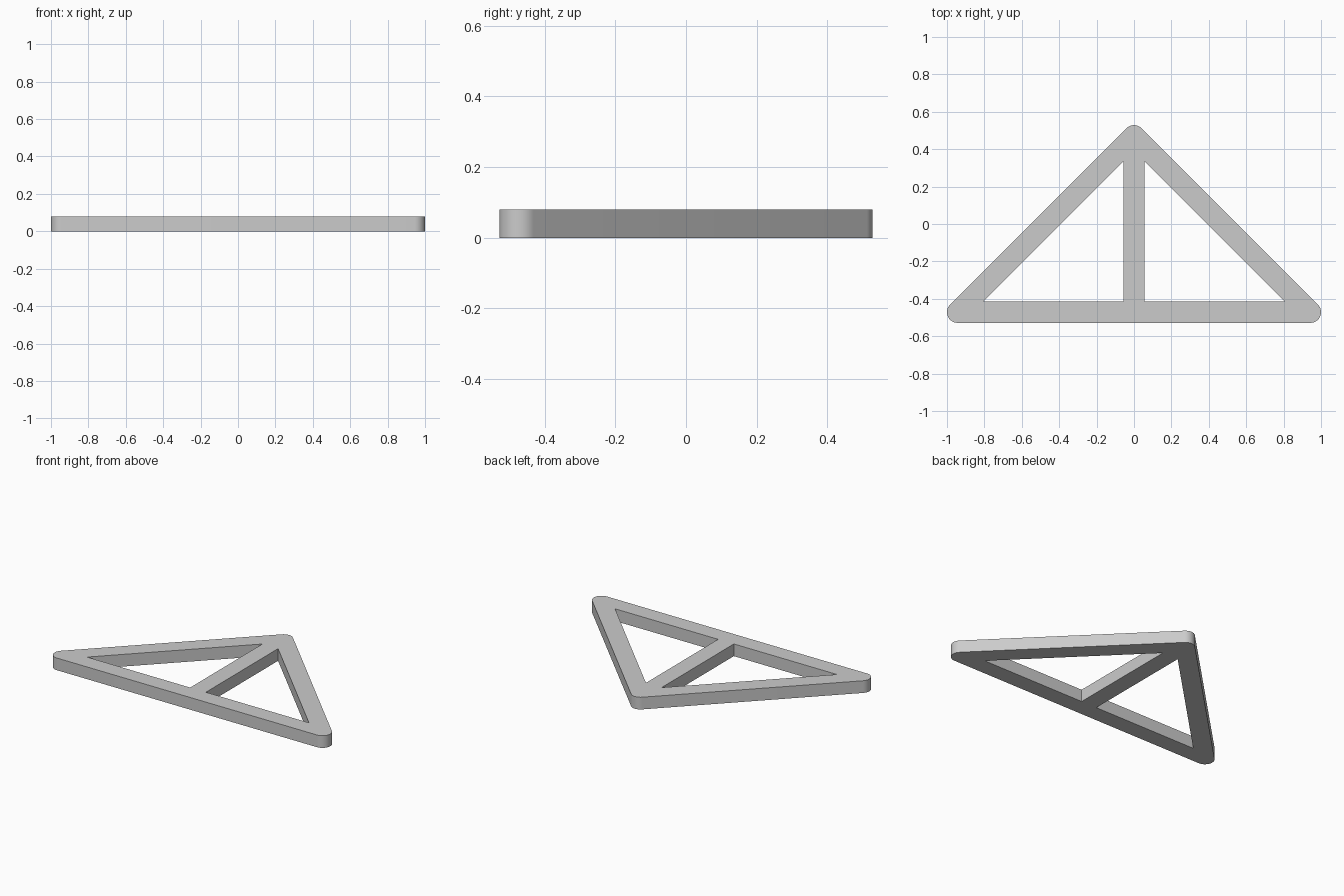
import bpy, bmesh
from math import sin, cos, radians

if "Cube" in bpy.data.objects:
    bpy.data.objects.remove(bpy.data.objects["Cube"])

R = 0.057            # half the bar width, also the corner radius
H = 0.08             # thickness
B = (1 + R) / 2 - R  # corner centres lie at y = -B and y = +B


def arc(cx, cy, start, end, steps=16):
    angles = [radians(start + (end - start) * i / steps) for i in range(steps + 1)]
    return [(cx + R * cos(a), cy + R * sin(a)) for a in angles]


# Rounded right-angled outline, counter-clockwise
outline = (arc(1 - R, -B, -90, 45)
           + arc(0, B, 45, 135)
           + arc(-1 + R, -B, 135, 270))

# Triangular opening, mirrored either side of the centre post
inner = B - R * 2 ** 0.5
opening = [(R, -B + R), (inner + B - R, -B + R), (R, inner - R)]
openings = [[(s * x, y) for x, y in opening] for s in (1, -1)]

# Fill the flat frame around the openings
bm = bmesh.new()
edges = []
for loop in [outline] + openings:
    vs = [bm.verts.new((x, y, 0)) for x, y in loop]
    edges += [bm.edges.new((vs[i - 1], vs[i])) for i in range(len(vs))]
bmesh.ops.triangle_fill(bm, edges=edges, use_beauty=True, normal=(0, 0, 1))

# Thicken upward
res = bmesh.ops.extrude_face_region(bm, geom=bm.faces[:], use_keep_orig=True)
top = [v for v in res["geom"] if isinstance(v, bmesh.types.BMVert)]
bmesh.ops.translate(bm, verts=top, vec=(0, 0, H))
bmesh.ops.recalc_face_normals(bm, faces=bm.faces[:])

mesh = bpy.data.meshes.new("triangle_frame")
bm.to_mesh(mesh)
bm.free()
frame = bpy.data.objects.new("triangle_frame", mesh)
bpy.context.collection.objects.link(frame)

# Smooth round corners, sharp rims
bpy.context.view_layer.objects.active = frame
frame.select_set(True)
bpy.ops.object.shade_smooth_by_angle(angle=radians(30))
